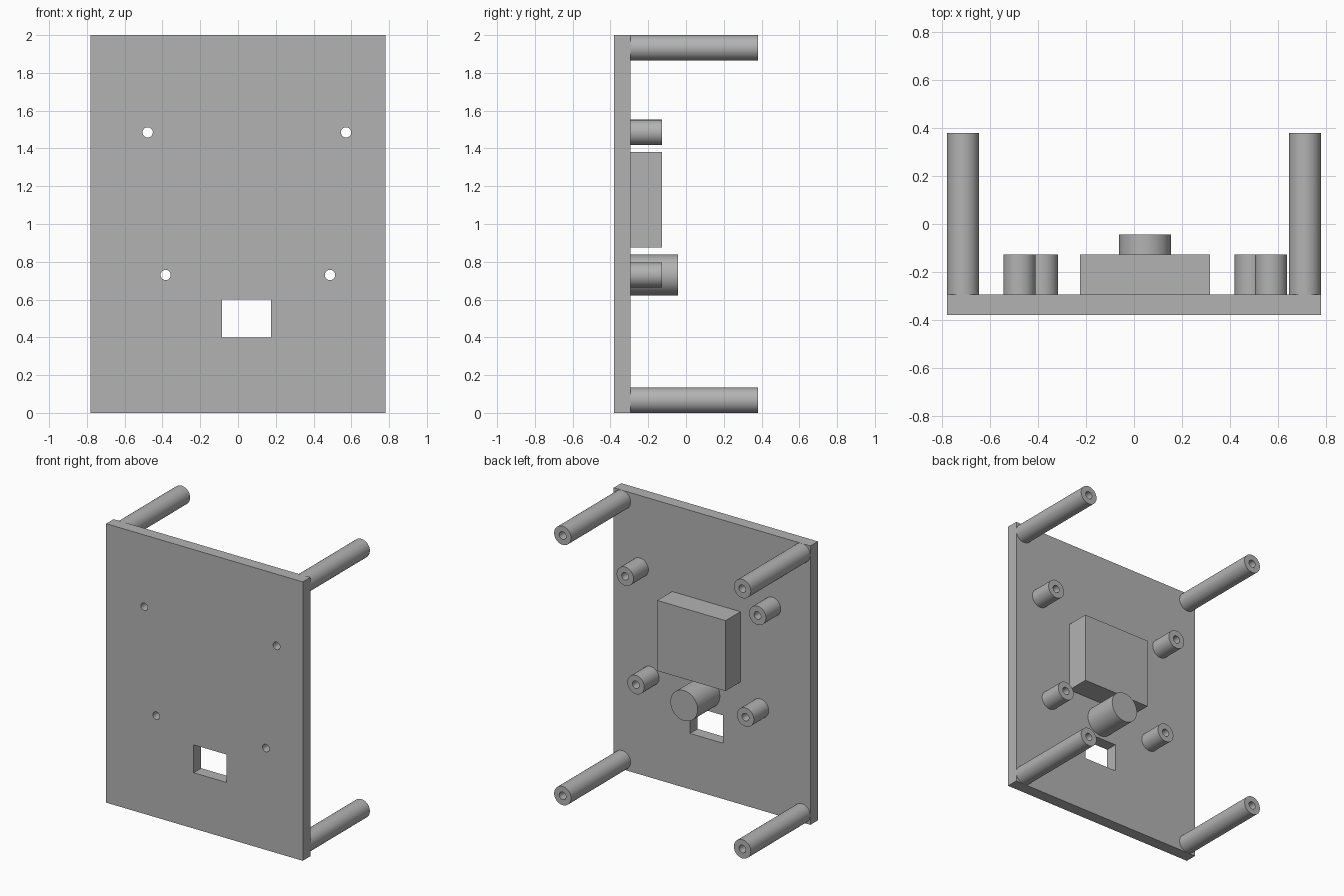
import bpy
import bmesh
import math
from mathutils import Matrix, Vector

cube = bpy.data.objects.get("Cube")
if cube:
    bpy.data.objects.remove(cube, do_unlink=True)

FRONT, BACK = -0.38, -0.295      # panel faces
STANDOFF_END, POST_END = -0.127, 0.38
TUBE_R, HOLE_R, SIDES = 0.067, 0.027, 48

grey = bpy.data.materials.new("mid grey")
grey.use_nodes = True
colour = (0.45, 0.45, 0.45, 1)
grey.diffuse_color = colour
grey.node_tree.nodes["Principled BSDF"].inputs["Base Color"].default_value = colour


def finish(name, bm, smooth=False):
    bmesh.ops.recalc_face_normals(bm, faces=bm.faces)
    mesh = bpy.data.meshes.new(name)
    bm.to_mesh(mesh)
    bm.free()
    mesh.materials.append(grey)
    obj = bpy.data.objects.new(name, mesh)
    bpy.context.collection.objects.link(obj)
    if smooth:
        bpy.ops.object.select_all(action='DESELECT')
        obj.select_set(True)
        bpy.context.view_layer.objects.active = obj
        bpy.ops.object.shade_smooth_by_angle(angle=math.radians(35))
    return obj


def box(name, low, high):
    low, high = Vector(low), Vector(high)
    bm = bmesh.new()
    bmesh.ops.create_cube(bm, size=1, matrix=Matrix.Translation((low + high) / 2)
                          @ Matrix.Diagonal((*(high - low), 1)))
    return finish(name, bm)


def rod(name, x, z, r, y0, y1):
    bm = bmesh.new()
    turn = Matrix.Translation((x, (y0 + y1) / 2, z)) @ Matrix.Rotation(math.pi / 2, 4, 'X')
    bmesh.ops.create_cone(bm, cap_ends=True, segments=SIDES, radius1=r, radius2=r,
                          depth=y1 - y0, matrix=turn)
    return finish(name, bm, True)


def tube(name, x, z, y0, y1):
    # closed wall profile spun around the y axis
    bm = bmesh.new()
    wall = [bm.verts.new((x + r, y, z)) for r, y in
            ((HOLE_R, y0), (TUBE_R, y0), (TUBE_R, y1), (HOLE_R, y1))]
    edges = [bm.edges.new((wall[i], wall[(i + 1) % 4])) for i in range(4)]
    bmesh.ops.spin(bm, geom=wall + edges, cent=(x, 0, z), axis=(0, 1, 0),
                   angle=math.tau, steps=SIDES)
    bmesh.ops.remove_doubles(bm, verts=bm.verts, dist=0.0001)
    return finish(name, bm, True)


# Panel with a rectangular window and screw holes
panel = box("panel", (-0.78, FRONT, 0), (0.78, BACK, 2))
standoffs = {"upper_right": (-0.478, 1.485), "upper_left": (0.572, 1.485),
             "lower_right": (-0.383, 0.73), "lower_left": (0.487, 0.73)}
cutters = [box("window_cutter", (-0.085, FRONT - 0.1, 0.4), (0.175, BACK + 0.1, 0.6))]
for place, (x, z) in standoffs.items():
    cutters.append(rod("hole_cutter_" + place, x, z, HOLE_R, FRONT - 0.1, BACK + 0.1))
for cutter in cutters:
    cutter.hide_render = True
    cutter.hide_viewport = True
    cut = panel.modifiers.new(cutter.name, 'BOOLEAN')
    cut.operation = 'DIFFERENCE'
    cut.solver = 'EXACT'
    cut.object = cutter
bpy.context.view_layer.objects.active = panel
for cut in list(panel.modifiers):
    bpy.ops.object.modifier_apply(modifier=cut.name)
for cutter in cutters:
    bpy.data.objects.remove(cutter, do_unlink=True)

# Short hollow standoffs
for place, (x, z) in standoffs.items():
    tube("standoff_" + place, x, z, BACK, STANDOFF_END)

# Long hollow corner posts
for side, x in (("left", 0.713), ("right", -0.713)):
    for level, z in (("lower", TUBE_R), ("upper", 2 - TUBE_R)):
        tube(f"post_{level}_{side}", x, z, BACK, POST_END)

# Solid block and round boss on the back
box("back_block", (-0.225, BACK, 0.875), (0.317, STANDOFF_END, 1.38))
rod("round_boss", 0.046, 0.73, 0.108, BACK, -0.043)
